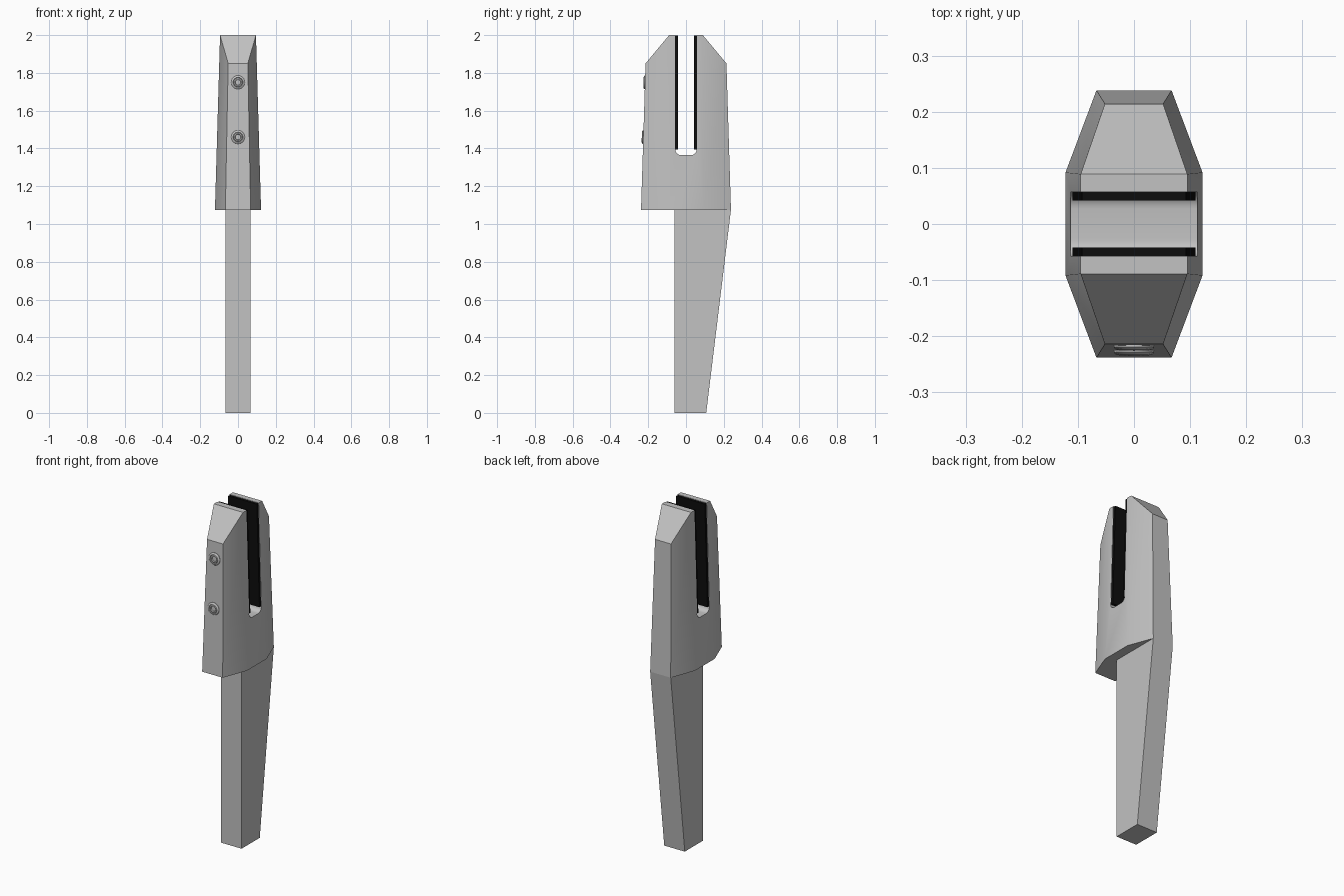
import bpy, bmesh, math

cube = bpy.data.objects.get("Cube")
if cube:
    bpy.data.objects.remove(cube, do_unlink=True)


def material(name, value, rough):
    m = bpy.data.materials.new(name)
    m.use_nodes = True
    col = (value, value, value, 1)
    m.diffuse_color = col
    bsdf = m.node_tree.nodes["Principled BSDF"]
    bsdf.inputs["Base Color"].default_value = col
    bsdf.inputs["Roughness"].default_value = rough
    return m


steel = material("light grey steel", 0.54, 0.5)
rubber = material("black rubber", 0.004, 0.8)


def finish(name, bm, mat):
    bmesh.ops.recalc_face_normals(bm, faces=bm.faces)
    me = bpy.data.meshes.new(name)
    bm.to_mesh(me)
    bm.free()
    ob = bpy.data.objects.new(name, me)
    bpy.context.collection.objects.link(ob)
    me.materials.append(mat)
    return ob


def loft(name, bottom, top, mat):
    """Join two matching loops of points into a closed solid."""
    bm = bmesh.new()
    a = [bm.verts.new(p) for p in bottom]
    b = [bm.verts.new(p) for p in top]
    n = len(a)
    bm.faces.new(a)
    bm.faces.new(b)
    for i in range(n):
        bm.faces.new((a[i], a[(i + 1) % n], b[(i + 1) % n], b[i]))
    return finish(name, bm, mat)


def smooth(ob):
    bpy.ops.object.select_all(action='DESELECT')
    ob.select_set(True)
    bpy.context.view_layer.objects.active = ob
    bpy.ops.object.shade_smooth_by_angle(angle=math.radians(30))


SHOULDER, TOP = 1.075, 2.0
HALF = 0.057          # half width of the slot


def octagon(nx, ny, nz, wx, wy, wz):
    """Narrow end edges (n) and wide side edges (w), mirrored both ways."""
    return [(-nx, -ny, nz), (nx, -ny, nz), (wx, -wy, wz), (wx, wy, wz),
            (nx, ny, nz), (-nx, ny, nz), (-wx, wy, wz), (-wx, -wy, wz)]


# Clamp body: tapered eight-sided block with sloped shoulders
bm = bmesh.new()
lo = [bm.verts.new(p) for p in octagon(0.067, 0.238, SHOULDER, 0.122, 0.092, SHOULDER)]
hi = [bm.verts.new(p) for p in octagon(0.052, 0.214, 1.85, 0.095, 0.089, TOP)]
bm.faces.new(lo)
for i in range(8):
    j = (i + 1) % 8
    bm.faces.new((lo[i], lo[j], hi[j], hi[i]))
for ids in ((0, 1, 2, 7), (7, 2, 3, 6), (6, 3, 4, 5)):
    bm.faces.new([hi[i] for i in ids])
body = finish("clamp_body", bm, steel)

# Rounded-bottom slot cut through the body
R, FLOOR = 0.03, 1.365
arc = [(HALF - R + R * math.sin(t), FLOOR + R - R * math.cos(t))
       for t in (math.pi / 2 * k / 8 for k in range(9))]
right = arc + [(HALF, 2.1)]
profile = right + [(-y, z) for y, z in reversed(right)]
cutter = loft("slot_cutter", [(-0.3, y, z) for y, z in profile],
              [(0.3, y, z) for y, z in profile], steel)
mod = body.modifiers.new("slot", 'BOOLEAN')
mod.operation, mod.solver, mod.object = 'DIFFERENCE', 'EXACT', cutter
bpy.context.view_layer.objects.active = body
bpy.ops.object.modifier_apply(modifier=mod.name)
bpy.data.objects.remove(cutter, do_unlink=True)
smooth(body)

# Tapered spike below the body
loft("spike",
     [(-0.067, -0.062, 0), (0.067, -0.062, 0), (0.067, 0.107, 0), (-0.067, 0.107, 0)],
     [(-0.067, -0.062, SHOULDER), (0.067, -0.062, SHOULDER),
      (0.067, 0.238, SHOULDER), (-0.067, 0.238, SHOULDER)], steel)


# Gripping pads lining the slot
def rect(w, y0, y1, z):
    return [(-w, y0, z), (w, y0, z), (w, y1, z), (-w, y1, z)]


for name, s in (("front_pad", -1), ("back_pad", 1)):
    loft(name, rect(0.110, s * 0.042, s * HALF, 1.395),
         rect(0.093, s * 0.042, s * HALF, 1.997), rubber)

# Socket screws on the front face
tilt = math.atan2(0.024, 1.85 - SHOULDER)
lathe = [(0.036, -0.004), (0.036, 0.003), (0.033, 0.006), (0.026, 0.008),
         (0.024, 0.004), (0.022, 0.007), (0.016, 0.008), (0.014, 0.001)]
for name, z in (("upper_screw", 1.75), ("lower_screw", 1.46)):
    bm = bmesh.new()
    rings = [[bm.verts.new((r * math.cos(k * math.tau / 24), r * math.sin(k * math.tau / 24), h))
              for k in range(24)] for r, h in lathe]
    for a, b in zip(rings, rings[1:]):
        for k in range(24):
            j = (k + 1) % 24
            bm.faces.new((a[k], a[j], b[j], b[k]))
    bm.faces.new(rings[0])
    bm.faces.new(rings[-1])
    screw = finish(name, bm, steel)
    screw.location = (0, -0.238 + (z - SHOULDER) * math.tan(tilt), z)
    screw.rotation_euler = (math.pi / 2 - tilt, 0, 0)
    smooth(screw)
